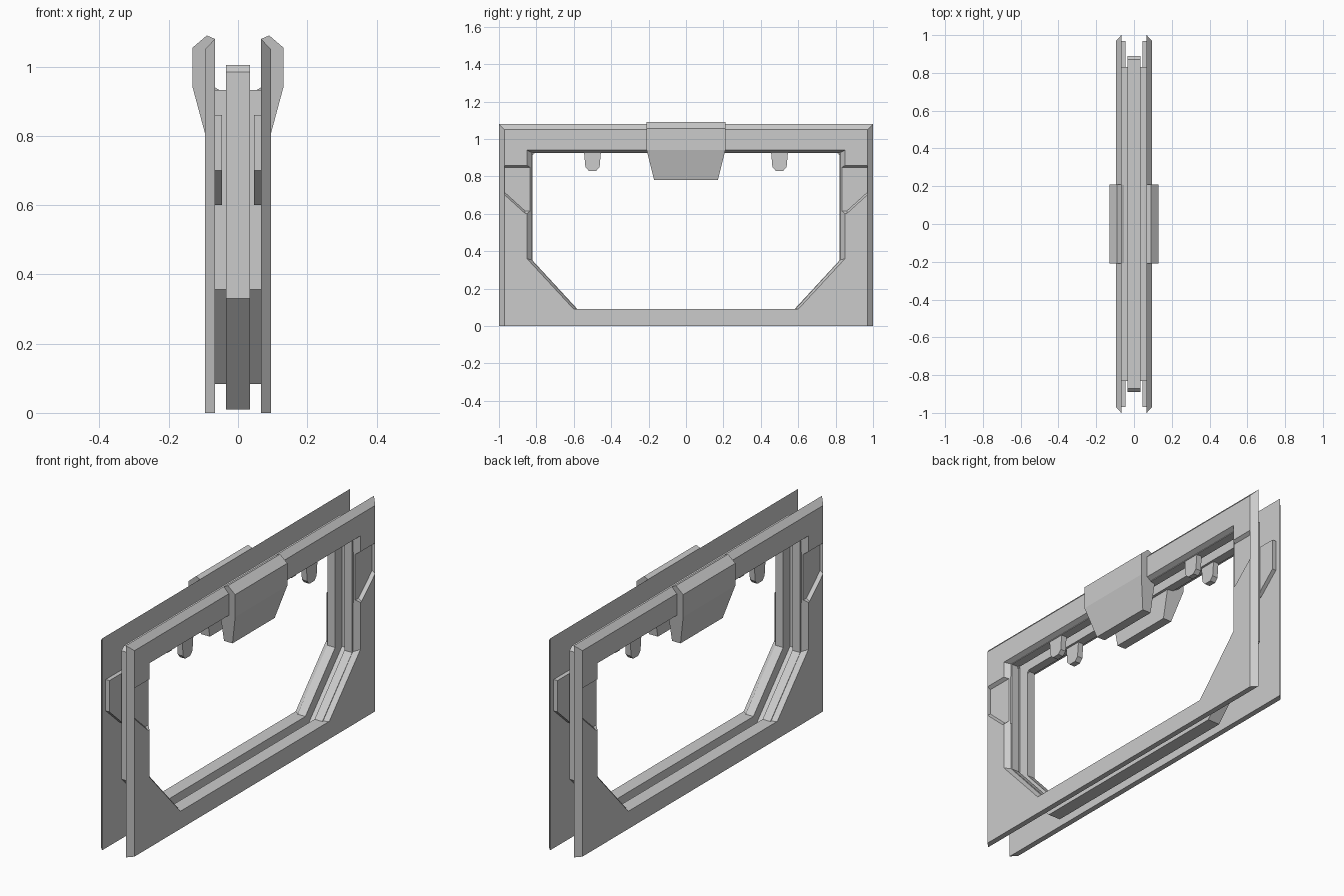
import bpy, bmesh

if "Cube" in bpy.data.objects:
    bpy.data.objects.remove(bpy.data.objects["Cube"])


def loft(name, loops, closed=False):
    """Skin equal-length 3D loops; closed joins last to first, else ends are capped."""
    bm = bmesh.new()
    rows = [[bm.verts.new(p) for p in lp] for lp in loops]
    n = len(rows[0])
    pairs = list(zip(rows, rows[1:])) + ([(rows[-1], rows[0])] if closed else [])
    for a, b in pairs:
        for i in range(n):
            j = (i + 1) % n
            bm.faces.new((a[i], a[j], b[j], b[i]))
    if not closed:
        bm.faces.new(rows[0])
        bm.faces.new(rows[-1])
    bmesh.ops.recalc_face_normals(bm, faces=bm.faces)
    me = bpy.data.meshes.new(name)
    bm.to_mesh(me)
    bm.free()
    ob = bpy.data.objects.new(name, me)
    bpy.context.collection.objects.link(ob)
    return ob


def ring(x, half):
    """Closed yz loop at x from its +y half (bottom to top)."""
    full = half + [(-y, z) for y, z in reversed(half)]
    return [(x, y, z) for y, z in full]


def outer(w, top):
    return [(0.6, 0), (w, 0), (w, 0.36), (w, top)]


def opening(w, top, bottom=0.09, knee=0.36, b=0.6, c=0):
    pts = [(b, bottom), ((b + w) / 2, (bottom + knee) / 2), (w, knee)]
    return pts + ([(w, top - c), (w - c, top)] if c else [(w, top)])


def prism(name, profile, x0, x1):
    return loft(name, [[(x, y, z) for y, z in profile] for x in (x0, x1)])


for s, side in ((1, "right"), (-1, "left")):
    # Bevelled frame plate with chamfered opening
    plate = loft(side + "_plate", [
        ring(s * 0.067, outer(1.0, 1.08)),
        ring(s * 0.095, outer(0.97, 1.05)),
        ring(s * 0.095, opening(0.85, 0.94)),
        ring(s * 0.07, opening(0.825, 0.928, b=0.585, knee=0.353)),
        ring(s * 0.067, opening(0.825, 0.928, b=0.585, knee=0.353))], True)

    # Liner lip inside the opening
    loft(side + "_liner", [
        ring(s * 0.03, opening(0.83, 0.932, 0.084, 0.356, 0.59)),
        ring(s * 0.07, opening(0.83, 0.932, 0.084, 0.356, 0.59)),
        ring(s * 0.07, opening(0.82, 0.925, 0.09, 0.35, 0.58)),
        ring(s * 0.03, opening(0.82, 0.925, 0.09, 0.35, 0.58))], True)

    # Central hood, tapering towards its lower edge
    hood = [(0.067, 1.08, 0.21), (0.09, 1.09, 0.21), (0.131, 1.055, 0.21),
            (0.131, 0.94, 0.21), (0.088, 0.78, 0.17), (0.04, 0.78, 0.17),
            (0.04, 0.925, 0.2), (0.067, 0.94, 0.21)]
    loft(side + "_hood", [[(s * x, e * y, z) for x, z, y in hood] for e in (-1, 1)])

    for e, end in ((1, "back"), (-1, "front")):
        # Recess pressed into the outer face, with sloped ledges
        deep = [(0.97, 0.848), (0.80, 0.848), (0.80, 0.615), (0.86, 0.615), (0.97, 0.715)]
        wide = [(0.97, 0.86), (0.80, 0.86), (0.80, 0.60), (0.86, 0.60), (0.97, 0.70)]
        cutter = loft("recess_cutter", [
            [(s * x, e * y, z) for y, z in p]
            for x, p in ((0.078, deep), (0.097, wide))])
        cutter.hide_render = True
        mod = plate.modifiers.new("recess", 'BOOLEAN')
        mod.operation, mod.solver, mod.object = 'DIFFERENCE', 'EXACT', cutter
        bpy.context.view_layer.objects.active = plate
        bpy.ops.object.modifier_apply(modifier=mod.name)
        bpy.data.objects.remove(cutter)

        # Matching raised pad on the inner face
        pad = [(0.97, 0.86), (0.822, 0.86), (0.822, 0.6), (0.86, 0.6), (0.97, 0.7)]
        prism(f"{side}_{end}_pad", [(e * y, z) for y, z in pad], s * 0.046, s * 0.072)

        # Small hanging lug
        lug = [(0.045, 0.928), (0.038, 0.85), (0.02, 0.83)]
        lug += [(-y, z) for y, z in reversed(lug)]
        prism(f"{side}_{end}_lug", [(e * 0.5 + y, z) for y, z in lug], s * 0.037, s * 0.067)

# Central channel: U section running round the opening
lip = opening(0.82, 0.925, 0.09, 0.35, 0.58, 0.01)
back = opening(0.89, 1.005, 0.01, 0.33, 0.59, 0.02)
floor = opening(0.875, 0.99, 0.025, 0.335, 0.587, 0.018)
loft("centre_channel", [ring(x, h) for x, h in (
    (-0.034, lip), (-0.034, back), (0.034, back), (0.034, lip),
    (0.026, lip), (0.026, floor), (-0.026, floor), (-0.026, lip))], True)
